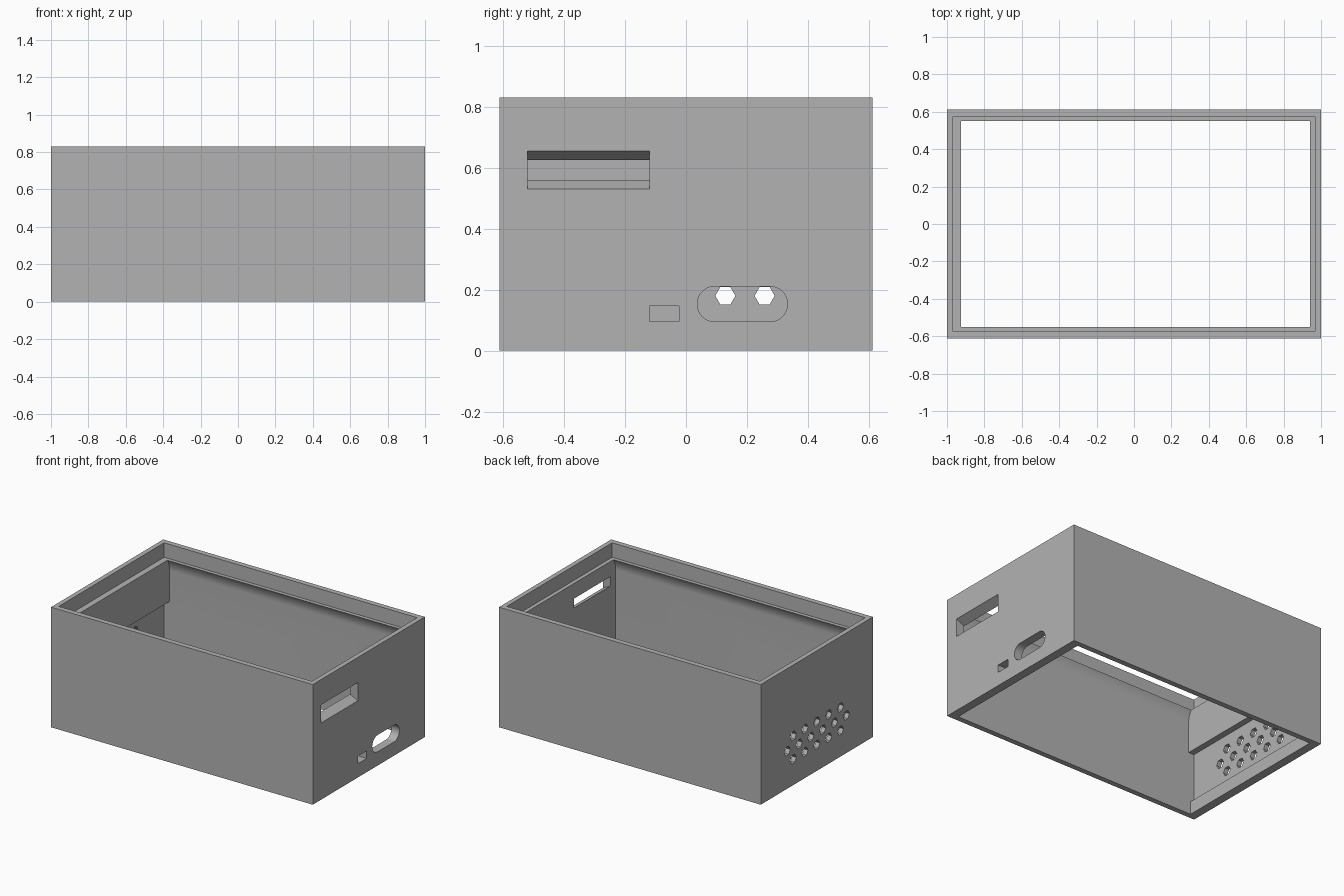
import bpy, math

cube = bpy.data.objects.get("Cube")
if cube:
    bpy.data.objects.remove(cube, do_unlink=True)

H, YI, LEDGE = 0.83, 0.575, 0.73   # height, inner y of long walls, ledge level
XR, XL = 0.94, -0.925              # inner faces of the short walls

grey = bpy.data.materials.new("plain grey")
grey.use_nodes = True
colour = (0.45, 0.45, 0.45, 1)
grey.diffuse_color = colour
grey.node_tree.nodes["Principled BSDF"].inputs["Base Color"].default_value = colour


def prism(name, outline, axis, lo, hi):
    """Extrude a 2D outline along x (outline in y,z) or y (outline in x,z)."""
    def place(p, d):
        return (d, *p) if axis == "x" else (p[0], d, p[1])
    n = len(outline)
    verts = [place(p, d) for d in (lo, hi) for p in outline]
    faces = [list(range(n))[::-1], list(range(n, 2 * n))]
    faces += [[i, (i + 1) % n, n + (i + 1) % n, n + i] for i in range(n)]
    mesh = bpy.data.meshes.new(name)
    mesh.from_pydata(verts, [], faces)
    mesh.materials.append(grey)
    obj = bpy.data.objects.new(name, mesh)
    bpy.context.collection.objects.link(obj)
    # Consistent outward normals for clean cutting
    import bmesh
    bm = bmesh.new()
    bm.from_mesh(mesh)
    bmesh.ops.recalc_face_normals(bm, faces=bm.faces)
    bm.to_mesh(mesh)
    bm.free()
    return obj


def rect(a0, a1, b0, b1):
    return [(a0, b0), (a1, b0), (a1, b1), (a0, b1)]


def arc(cy, cz, r, start, end, steps):
    angles = [math.radians(start + (end - start) * i / steps) for i in range(steps + 1)]
    return [(cy + r * math.cos(a), cz + r * math.sin(a)) for a in angles]


# Outer block
body = prism("enclosure_body", rect(-0.612, 0.612, 0, H), "x", -1, 1)
cutters = []


def cut(*args):
    obj = prism(*args)
    obj.hide_render = True
    cutters.append(obj)


# Main cavity, with coves carrying the ledge on the long walls
cove = [(YI - 0.025 * t * t, 0.65 + 0.08 * t) for t in [i / 8 for i in range(9)]]
side = [(YI, -0.1)] + cove + [(cove[-1][0], 0.9)]
cut("cavity_cutter", side + [(-y, z) for y, z in reversed(side)], "x", XL, XR)

# Lid recess, thinned vent panel and the low sill beneath it
cut("lid_recess_cutter", rect(-YI, YI, LEDGE, 0.95), "x", -0.967, 0.967)
cut("vent_panel_cutter", rect(-YI, YI, 0.09, 0.436), "x", -0.968, 0)
cut("sill_cutter", rect(-YI, YI, -0.15, 0.2), "x", -XR, 0.1)

# Tapered slot in the right wall
cut("slot_cutter", [(0.88, 0.59), (1.02, 0.52), (1.02, 0.665), (0.88, 0.595)],
    "y", -0.52, -0.12)

# Small rectangular port and rounded port
cut("small_port_cutter", rect(-0.12, -0.023, 0.095, 0.147), "x", 0.8, 1.1)
cut("round_port_cutter",
    arc(0.275, 0.153, 0.058, -90, 90, 16) + arc(0.095, 0.153, 0.058, 90, 270, 16),
    "x", 0.8, 1.1)

# Staggered hexagonal vents in the left wall
for z, count in ((0.18, 5), (0.26, 6), (0.34, 5)):
    for i in range(count):
        y = (i - (count - 1) / 2) * 0.129
        cut("vent_cutter", arc(y, z, 0.033, 0, 300, 5), "x", -1.1, -0.95)

bpy.context.view_layer.objects.active = body
for cutter in cutters:
    mod = body.modifiers.new("cut", "BOOLEAN")
    mod.operation = "DIFFERENCE"
    mod.solver = "EXACT"
    mod.object = cutter
    bpy.ops.object.modifier_apply(modifier=mod.name)
    bpy.data.objects.remove(cutter, do_unlink=True)

bpy.ops.object.select_all(action="DESELECT")
body.select_set(True)
bpy.ops.object.shade_smooth_by_angle(angle=math.radians(25))
